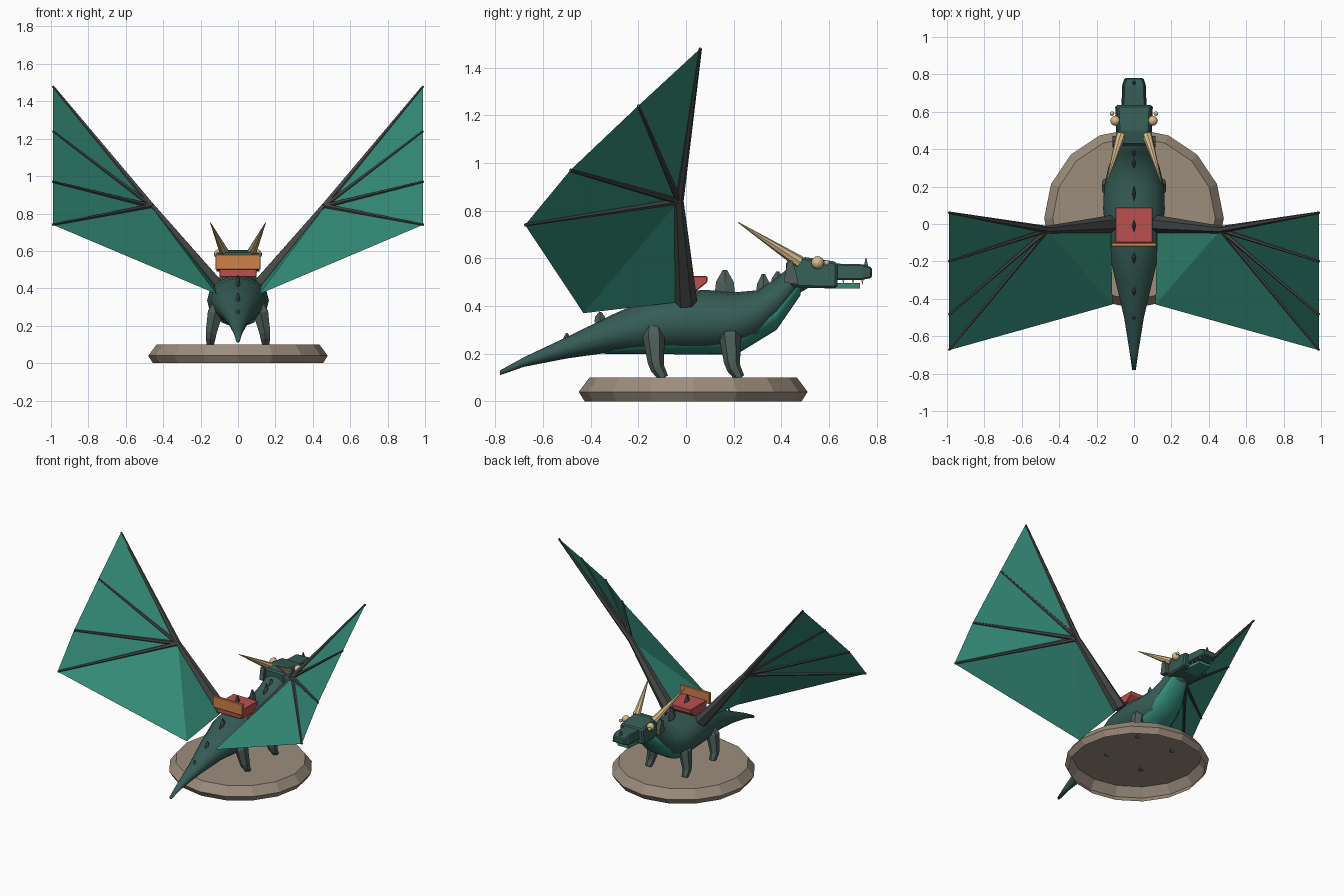
import bpy, bmesh, math
from mathutils import Vector

if "Cube" in bpy.data.objects:
    bpy.data.objects.remove(bpy.data.objects["Cube"])


def material(name, r, g, b):
    m = bpy.data.materials.new(name)
    m.diffuse_color = [*((c / 255 / 12.92) if c < 11 else ((c / 255 + 0.055) / 1.055) ** 2.4 for c in (r, g, b)), 1]
    m.use_nodes = True
    m.node_tree.nodes["Principled BSDF"].inputs["Base Color"].default_value = m.diffuse_color
    return m


SCALE = material("dark green", 54, 92, 85)
TEAL = material("teal", 52, 140, 120)
BONE = material("charcoal", 68, 72, 69)
LIMB = material("grey green", 78, 94, 89)
HORN = material("ivory tan", 214, 186, 138)
RED = material("saddle red", 186, 80, 80)
ORANGE = material("saddle orange", 206, 130, 74)
STONE = material("stone", 156, 141, 125)


def finish(name, bm, mat, smooth=False):
    bmesh.ops.recalc_face_normals(bm, faces=bm.faces)
    me = bpy.data.meshes.new(name)
    bm.to_mesh(me)
    bm.free()
    me.materials.append(mat)
    ob = bpy.data.objects.new(name, me)
    bpy.context.collection.objects.link(ob)
    if smooth:
        for p in me.polygons:
            p.use_smooth = True
    return ob


def loft(name, rings, mat, smooth=False, caps=(True, True)):
    """Skin a list of closed point rings."""
    bm = bmesh.new()
    loops = [[bm.verts.new(p) for p in ring] for ring in rings]
    n = len(loops[0])
    for a, b in zip(loops, loops[1:]):
        for i in range(n):
            j = (i + 1) % n
            bm.faces.new((a[i], a[j], b[j], b[i]))
    if caps[0]:
        bm.faces.new(loops[0])
    if caps[1]:
        bm.faces.new(loops[-1])
    return finish(name, bm, mat, smooth)


def oval_tube(name, sections, mat, sides=16):
    """Sections along y: (y, centre z, half width, half height)."""
    rings = []
    for y, z, rx, rz in sections:
        angles = [2 * math.pi * i / sides for i in range(sides)]
        rings.append([(rx * math.sin(a), y, z - rz * math.cos(a)) for a in angles])
    return loft(name, rings, mat, True)


def rod(name, pts, radii, mat, sides=6):
    """Tapered faceted rod through points."""
    pts = [Vector(p) for p in pts]
    rings = []
    for i, (p, r) in enumerate(zip(pts, radii)):
        d = (pts[min(i + 1, len(pts) - 1)] - pts[max(i - 1, 0)]).normalized()
        u = d.cross(Vector((0, 1, 0.01))).normalized()
        v = d.cross(u)
        angles = [2 * math.pi * (k + 0.5) / sides for k in range(sides)]
        rings.append([p + (u * math.cos(a) + v * math.sin(a)) * r for a in angles])
    return loft(name, rings, mat)


def block(name, sections, mat, bevel=0.0):
    """Box lofted along y from (y, low z, high z, half width, top half width)."""
    rings = [[(-w, y, a), (w, y, a), (t, y, b), (-t, y, b)] for y, a, b, w, t in sections]
    ob = loft(name, rings, mat)
    if bevel:
        mod = ob.modifiers.new("bevel", 'BEVEL')
        mod.width = bevel
        mod.segments = 1
    return ob


def ball(name, loc, r, mat):
    bm = bmesh.new()
    bmesh.ops.create_uvsphere(bm, u_segments=12, v_segments=8, radius=r)
    bmesh.ops.translate(bm, verts=bm.verts, vec=loc)
    return finish(name, bm, mat, True)


# Display base: sixteen-sided shell, open underneath
base_rings = [[(r * math.cos(k * math.pi / 8), 0.03 + r * math.sin(k * math.pi / 8), z) for k in range(16)]
              for r, z in ((0.455, 0), (0.48, 0.04), (0.435, 0.1))]
loft("base", base_rings, STONE, caps=(False, True))

# Body, neck and tail in one tapering tube, with a belly running below
oval_tube("body", [(-0.78, 0.12, 0.01, 0.01), (-0.68, 0.165, 0.024, 0.02), (-0.5, 0.225, 0.053, 0.045),
                   (-0.3, 0.288, 0.1, 0.08), (-0.1, 0.33, 0.147, 0.124), (0.08, 0.336, 0.165, 0.132),
                   (0.2, 0.332, 0.16, 0.125), (0.3, 0.362, 0.138, 0.104), (0.38, 0.42, 0.108, 0.098),
                   (0.46, 0.515, 0.08, 0.07), (0.52, 0.53, 0.06, 0.05)], SCALE)
oval_tube("belly", [(-0.37, 0.23, 0.04, 0.03), (-0.1, 0.26, 0.1, 0.062), (0.21, 0.266, 0.12, 0.07),
                    (0.38, 0.37, 0.1, 0.07), (0.48, 0.49, 0.06, 0.045)], TEAL)

# Row of thin plates along the back: y, base z, height, length
for y, z, h, l in ((0.385, 0.48, 0.065, 0.06), (0.325, 0.44, 0.095, 0.065), (0.163, 0.44, 0.112, 0.088),
                   (-0.01, 0.45, 0.125, 0.09), (-0.18, 0.4, 0.07, 0.07), (-0.36, 0.33, 0.045, 0.05),
                   (-0.5, 0.25, 0.037, 0.03)):
    rings = [[(w * x, y + l * k * s, z + e) for x, s in ((1, 0), (0, 1), (-1, 0), (0, -1))]
             for w, k, e in ((0.012, 0.5, 0), (0.011, 0.42, h * 0.55), (0.004, 0.1, h))]
    loft("back_spike", rings, LIMB)

# Head: skull, snout, lower jaw and nose spike
block("skull", [(0.42, 0.485, 0.59, 0.085, 0.075), (0.5, 0.475, 0.605, 0.097, 0.085),
                (0.635, 0.475, 0.585, 0.102, 0.09)], SCALE, 0.01)
block("snout", [(0.62, 0.51, 0.578, 0.068, 0.06), (0.74, 0.51, 0.575, 0.064, 0.056),
                (0.78, 0.518, 0.562, 0.052, 0.044)], SCALE, 0.006)
block("lower_jaw", [(0.58, 0.474, 0.496, 0.058, 0.058), (0.73, 0.474, 0.496, 0.046, 0.046)], TEAL)
rod("nose_spike", [(0, 0.755, 0.565), (0, 0.755, 0.602)], [0.014, 0.002], LIMB, 4)

for s in (-1, 1):
    # Horns, eyes, cheek plates and teeth
    rod("horn", [(s * 0.07, 0.475, 0.585), (s * 0.147, 0.22, 0.75)], [0.027, 0.002], HORN, 8)
    ball("eye", (s * 0.1, 0.552, 0.582), 0.027, HORN)
    ball("brow_stud", (s * 0.117, 0.59, 0.582), 0.012, HORN)
    rings = [[(s * x, 0.41, 0.5), (s * x, 0.47, 0.49), (s * x, 0.465, 0.53), (s * x, 0.445, 0.592),
              (s * x, 0.425, 0.585)] for x in (0.085, 0.115)]
    loft("cheek_plate", rings, LIMB)
    for y in (0.66, 0.7, 0.74):
        rod("tooth", [(s * 0.048, y, 0.513), (s * 0.048, y, 0.49)], [0.007, 0.001], HORN, 4)

    # Legs: thigh, ankle and forward toe
    for y in (-0.13, 0.19):
        rod("leg", [(s * 0.105, y - 0.005, 0.31), (s * 0.122, y - 0.005, 0.27), (s * 0.143, y + 0.003, 0.165),
                    (s * 0.146, y + 0.01, 0.14), (s * 0.148, y + 0.036, 0.098)],
            [0.036, 0.046, 0.034, 0.03, 0.021], LIMB)

    # Wing: arm, four fingers and a flat membrane
    shoulder, wrist = Vector((s * 0.125, 0.0, 0.42)), Vector((s * 0.465, -0.03, 0.84))
    inner = Vector((s * 0.115, -0.43, 0.37))
    tips = [Vector((s * 0.99, y, z)) for y, z in ((0.06, 1.48), (-0.2, 1.24), (-0.485, 0.97), (-0.675, 0.74))]
    rod("wing_arm", [shoulder, wrist], [0.047, 0.02], BONE)
    for i, tip in enumerate(tips):
        rod("wing_finger", [wrist, tip], [0.02 if i == 0 else 0.015, 0.007], BONE)
    bm = bmesh.new()
    hub = bm.verts.new(wrist)
    rim = [bm.verts.new(p) for p in (*tips, inner, shoulder)]
    for a, b in zip(rim, rim[1:]):
        bm.faces.new((hub, a, b))
    finish("wing_membrane", bm, TEAL)

# Saddle seat and its backrest
block("saddle_seat", [(-0.1, 0.46, 0.525, 0.1, 0.1), (0.04, 0.46, 0.525, 0.1, 0.1),
                      (0.09, 0.5, 0.525, 0.1, 0.1)], RED, 0.004)
block("saddle_backrest", [(-0.12, 0.5, 0.582, 0.12, 0.12), (-0.1, 0.5, 0.582, 0.12, 0.12)], ORANGE, 0.003)
